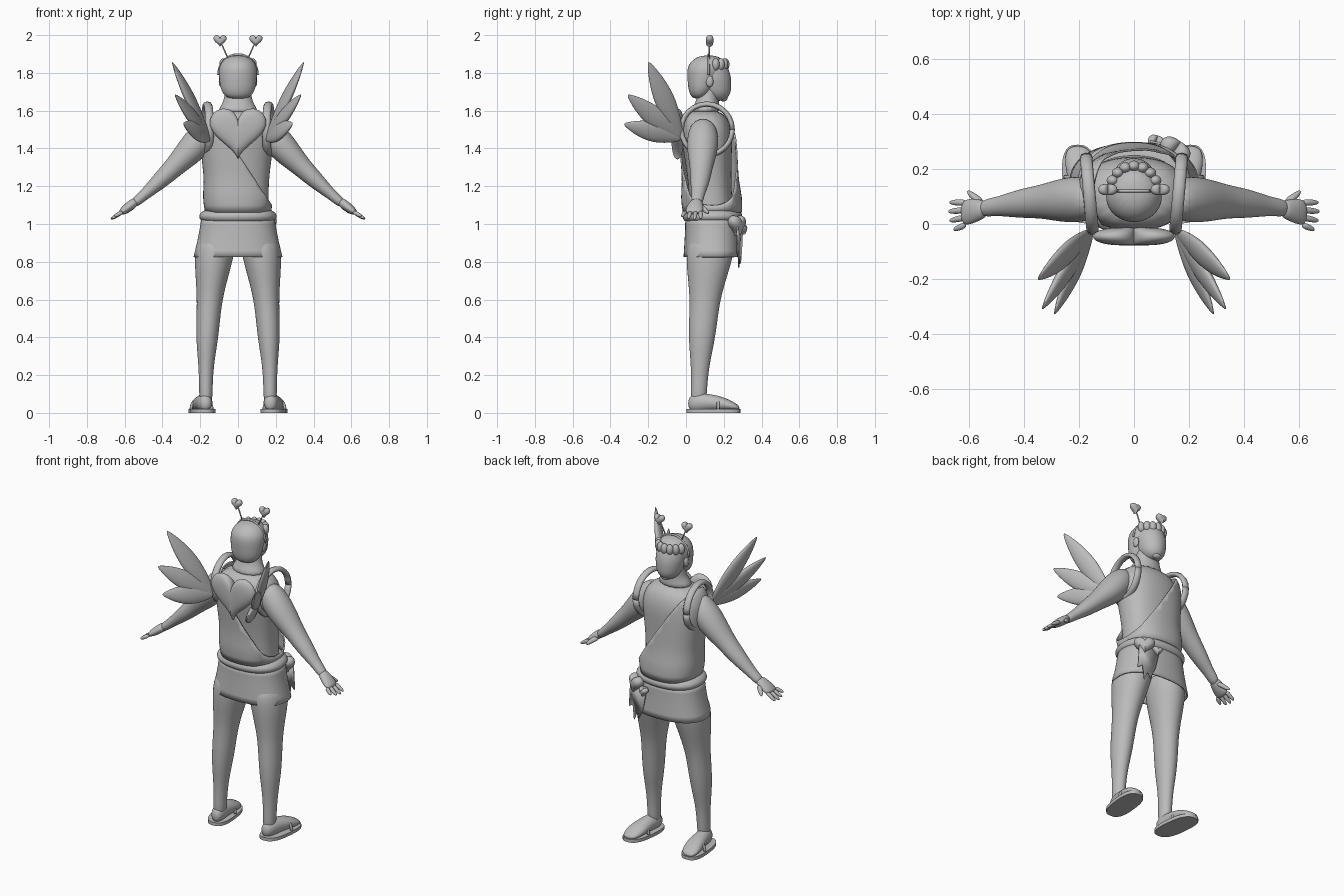
import bpy, bmesh, math
from mathutils import Vector, Matrix

cube = bpy.data.objects.get("Cube")
if cube:
    bpy.data.objects.remove(cube)

shade = (0.5, 0.5, 0.5, 1)
grey = bpy.data.materials.new("plain_grey")
grey.use_nodes = True
grey.diffuse_color = shade
grey.node_tree.nodes["Principled BSDF"].inputs["Base Color"].default_value = shade

X, Y, Z = Vector((1, 0, 0)), Vector((0, 1, 0)), Vector((0, 0, 1))


def finish(name, bm, level=0, thick=0, sharp=False):
    """Turn a bmesh into a shaded object with optional smoothing and cloth thickness."""
    bmesh.ops.recalc_face_normals(bm, faces=bm.faces)
    mesh = bpy.data.meshes.new(name)
    bm.to_mesh(mesh)
    bm.free()
    obj = bpy.data.objects.new(name, mesh)
    bpy.context.collection.objects.link(obj)
    mesh.materials.append(grey)
    bpy.ops.object.select_all(action="DESELECT")
    bpy.context.view_layer.objects.active = obj
    obj.select_set(True)
    if sharp:
        bpy.ops.object.shade_smooth_by_angle()
    else:
        bpy.ops.object.shade_smooth()
    if level:
        subdivision = obj.modifiers.new("smoothing", "SUBSURF")
        subdivision.levels = subdivision.render_levels = level
    if thick:
        obj.modifiers.new("cloth", "SOLIDIFY").thickness = thick


def bridge(rings, side=1, caps=True):
    """Skin a stack of closed point loops."""
    bm = bmesh.new()
    loops = [[bm.verts.new((p.x * side, p.y, p.z)) for p in ring] for ring in rings]
    for low, high in zip(loops, loops[1:]):
        for i in range(len(low)):
            bm.faces.new((low[i - 1], low[i], high[i], high[i - 1]))
    if caps:
        bm.faces.new(loops[0])
        bm.faces.new(loops[-1])
    return bm


def limb(start, end, radii, flat=1, tip_flat=None, mid=None, u=X, v=Y,
         side=1, sides=16, power=1, caps=True):
    """Evenly spaced rings along a bent line; flat is the size along v relative to u."""
    start, end = Vector(start), Vector(end)
    mid = Vector(mid) if mid else (start + end) / 2
    tip_flat = tip_flat or flat

    def squared(c):
        return math.copysign(abs(c) ** power, c)

    rings = []
    for k, radius in enumerate(radii):
        t = k / (len(radii) - 1)
        centre = start.lerp(mid, t).lerp(mid.lerp(end, t), t)
        depth = radius * (flat + (tip_flat - flat) * t)
        angles = [math.tau * i / sides for i in range(sides)]
        rings.append([centre + u * radius * squared(math.cos(a)) + v * depth * squared(math.sin(a))
                      for a in angles])
    return bridge(rings, side, caps)


def blob(name, centre, radii):
    bm = bmesh.new()
    bmesh.ops.create_uvsphere(bm, u_segments=20, v_segments=12, radius=1)
    bm.transform(Matrix.Translation(centre) @ Matrix.Diagonal((*radii, 1)))
    finish(name, bm)


def heart(name, centre, size, depth, turn=0):
    """Pillow-shaped heart, size is half its width."""
    spin = Matrix.Rotation(turn, 3, "Z")
    rings = []
    for k in range(-6, 7):
        a = math.radians(k * 14)
        scale = math.cos(a) ** 0.6 * size / 16
        ring = []
        for i in range(36):
            t = math.tau * (i + 0.5) / 36
            height = 13 * math.cos(t) - 5 * math.cos(2 * t) - 2 * math.cos(3 * t) - math.cos(4 * t)
            point = Vector((16 * scale * math.sin(t) ** 3, math.sin(a) * depth, height * scale))
            ring.append(Vector(centre) + spin @ point)
        rings.append(ring)
    finish(name, bridge(rings))


def band(name, centre, u, v, radius, turn=math.pi, wide=1, side=1):
    """Round or flattened cord bent along an elliptical arc."""
    centre, steps = Vector(centre), 24
    out = u.cross(v).normalized()
    rings = []
    for k in range(steps + 1):
        a = turn * k / steps
        spoke = u * math.cos(a) + v * math.sin(a)
        corners = [math.tau * i / 8 for i in range(8)]
        rings.append([centre + spoke + spoke.normalized() * radius * math.cos(c)
                      + out * radius * wide * math.sin(c) for c in corners])
    finish(name, bridge(rings, side))


# Bare torso and neck
finish("torso", limb((0, .14, 1), (0, .1, 1.61), (.17, .165, .165, .175, .19, .2, .14),
                     .7, power=.85), 2)
finish("neck", limb((0, .1, 1.58), (0, .13, 1.75), (.13, .08, .07, .07), .7, .9), 2)

# One-shouldered tunic, trimmed along a diagonal
tunic = limb((0, .14, 1.06), (0, .105, 1.62), (.175, .19, .18, .188, .197, .207, .205, .13),
             .9, .68, sides=32, power=.85, caps=False)
bmesh.ops.bisect_plane(tunic, geom=tunic.verts[:] + tunic.edges[:] + tunic.faces[:],
                       plane_co=(0, 0, 1.37), plane_no=(1.5, 0, 1), clear_outer=True)
finish("tunic", tunic, 1, .008)

# Belt roll and skirt
finish("belt", limb((0, .14, 1), (0, .14, 1.085), (.17, .205, .213, .2, .16), .77, power=.85), 2)
finish("skirt", limb((0, .14, 1.03), (0, .14, .825), (.195, .205, .22, .237), .74, .65,
                     sides=32, power=.85, caps=False), 1, .008)

# Torn cloth strip hanging from the belt
strip = bmesh.new()
hem = [(.06, 1), (.19, 1), (.2, .84), (.17, .86), (.16, .77), (.14, .82), (.12, .79), (.09, .86)]
strip.faces.new([strip.verts.new((x, .315 - x * .2, z)) for x, z in hem])
finish("torn_strip", strip, thick=.008, sharp=True)

# Belt hearts
heart("large_belt_heart", (.15, .27, 1), .06, .035, -.6)
heart("small_belt_heart", (.08, .3, .975), .03, .022, -.3)

# Head and hair
finish("head", limb((0, .17, 1.65), (0, .12, 1.885), (.035, .07, .08, .088, .088, .08, .04), 1.1), 2)
finish("hair", limb((0, .07, 1.66), (0, .12, 1.895), (.06, .093, .1, .105, .1, .05), .65, 1.1), 2)
for i in range(-3, 4):
    a = i * .38
    blob("fringe_lock", (.085 * math.sin(a), .12 + .09 * math.cos(a), 1.845), (.022, .02, .032))

# Face
finish("nose", limb((0, .212, 1.775), (0, .222, 1.715), (.008, .012, .017, .012), sides=8), 2)
blob("brow", (0, .2, 1.79), (.06, .02, .009))
blob("upper_lip", (0, .21, 1.695), (.026, .012, .005))
blob("lower_lip", (0, .207, 1.684), (.022, .012, .006))
blob("chin", (0, .198, 1.665), (.028, .022, .016))

# Headband and heart-shaped backpack
band("headband", (0, .12, 1.79), X * .104, Z * .108, .006)
heart("heart_pack", (0, -.045, 1.5), .15, .033)

for label, s in (("left", 1), ("right", -1)):
    # Feeler with heart tip, and ear
    finish(label + "_feeler", limb((.05, .12, 1.87), (.09, .125, 1.96), (.004, .004), side=s, sides=8))
    heart(label + "_feeler_heart", (s * .095, .125, 1.974), .035, .02)
    blob(label + "_ear", (s * .09, .125, 1.755), (.012, .02, .03))

    # Arm from shoulder to wrist
    across = Vector((.66, 0, .75))
    arm = dict(u=Y, v=across, side=s)
    finish(label + "_arm", limb((.13, .09, 1.53), (.56, .055, 1.1),
                                (.06, .083, .085, .075, .062, .056, .046, .033, .033),
                                1, .8, mid=(.33, .09, 1.29), **arm), 2)

    # Hand
    finish(label + "_palm", limb((.535, .055, 1.125), (.625, .04, 1.055), (.03, .04, .048, .046),
                                 .8, .35, **arm), 2)
    for i, reach in enumerate((.05, .055, .05, .035)):
        y = .078 - i * .027
        finish(label + "_finger", limb((.61, y, 1.066), (.62 + reach, y - .006 * i, 1.065 - reach * .75),
                                       (.013, .013, .008), sides=8, **arm), 2)
    finish(label + "_thumb", limb((.55, .075, 1.1), (.605, .118, 1.055), (.018, .016, .01),
                                  sides=8, **arm), 2)

    # Leg
    finish(label + "_leg", limb((.11, .14, .95), (.17, .065, .03),
                                (.105, .108, .088, .069, .064, .058, .042, .036, .036),
                                1.2, mid=(.176, .08, .49), side=s), 2)

    # Foot on a splayed sandal
    finish(label + "_foot", limb((.17, .01, .05), (.205, .285, .025),
                                 (.025, .042, .045, .05, .055, .055, .035), 1.4, .35,
                                 mid=(.185, .14, .07), v=Z, side=s), 2)
    finish(label + "_sandal", limb((.19, .145, 0), (.19, .145, .02), (.068, .068), 2.1,
                                   v=Y + X * .1, side=s, sides=32, power=.75), sharp=True)
    band(label + "_sandal_strap", (.193, .17, .02), X * .055, Z * .06, .008, side=s)

    # Padded shoulder strap looping under the arm
    band(label + "_shoulder_strap", (.162, .11, 1.5), Y * .135 + X * .012, Z * .135, .014,
         math.tau, 1.6, s)

    # Three wing blades fanned in one plane
    root = Vector((.15, -.025, 1.45))
    tips = [Vector(tip) for tip in ((.35, -.2, 1.86), (.335, -.31, 1.685), (.29, -.33, 1.53))]
    normal = (tips[0] - root).cross(tips[2] - root).normalized()
    for blade, tip in zip(("upper", "middle", "lower"), tips):
        wide = normal.cross(tip - root).normalized()
        finish(f"{label}_{blade}_wing", limb(root, tip, (.015, .037, .053, .058, .05, .033, .006), .43,
                                             u=wide, v=normal, side=s, sides=12), 2)
